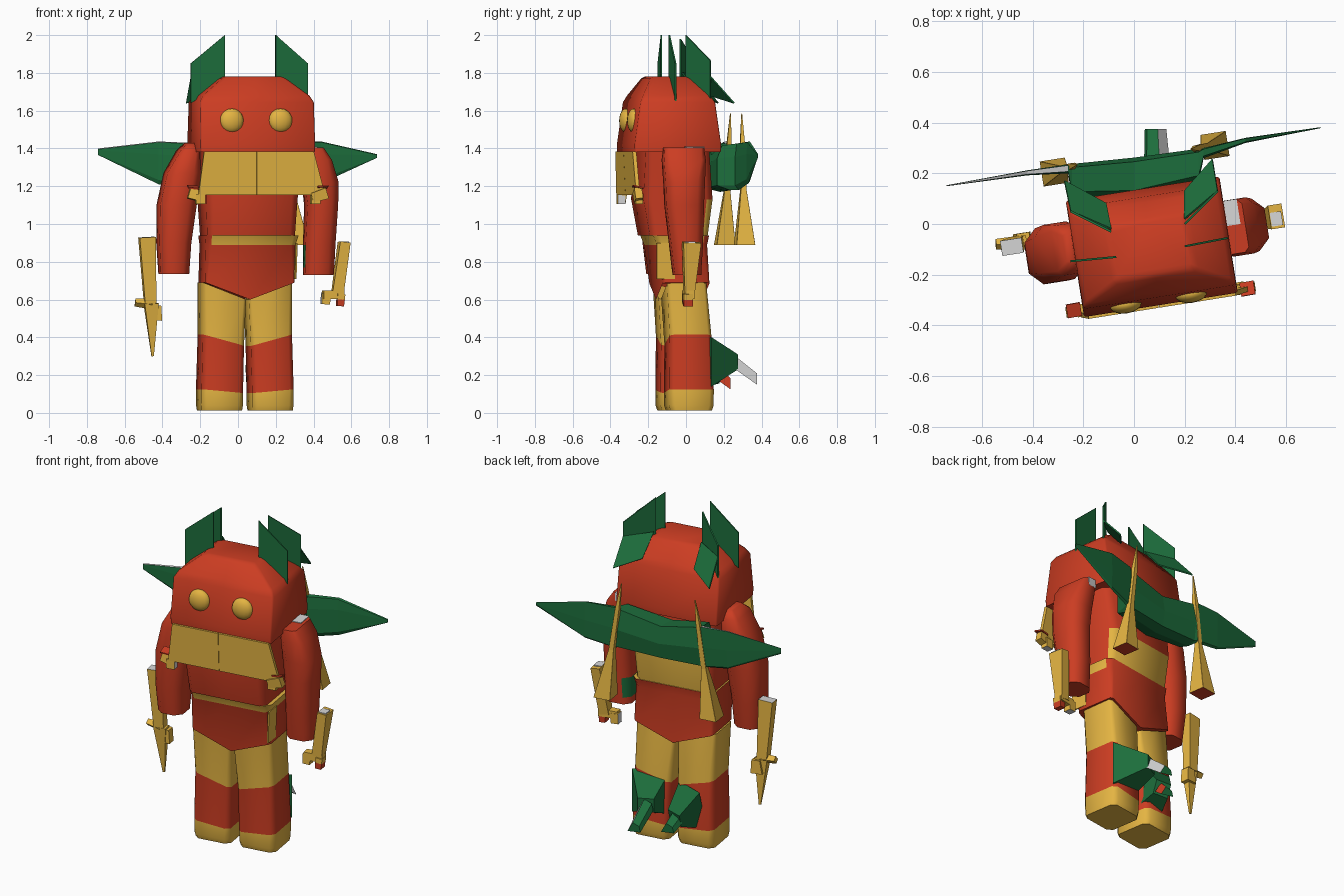
import bpy, bmesh, math
from mathutils import Vector, Matrix

if "Cube" in bpy.data.objects:
    bpy.data.objects.remove(bpy.data.objects["Cube"])

YAW = math.radians(9)
COS, SIN = math.cos(YAW), math.sin(YAW)
COLOURS = [("red", (0.60, 0.046, 0.016)), ("gold", (0.78, 0.46, 0.055)),
           ("green", (0.012, 0.155, 0.045)), ("silver", (0.68, 0.68, 0.68))]
RED, GOLD, GREEN, SILVER = range(4)
MATS = []
for name, rgb in COLOURS:
    m = bpy.data.materials.new(name)
    m.diffuse_color = (*rgb, 1)
    m.use_nodes = True
    m.node_tree.nodes["Principled BSDF"].inputs["Base Color"].default_value = m.diffuse_color
    MATS.append(m)


def finish(name, bm, smooth=True):
    bmesh.ops.recalc_face_normals(bm, faces=bm.faces)
    me = bpy.data.meshes.new(name)
    bm.to_mesh(me)
    bm.free()
    for m in MATS:
        me.materials.append(m)
    ob = bpy.data.objects.new(name, me)
    bpy.context.collection.objects.link(ob)
    if smooth:
        bpy.ops.object.select_all(action='DESELECT')
        ob.select_set(True)
        bpy.context.view_layer.objects.active = ob
        bpy.ops.object.shade_smooth_by_angle(angle=math.radians(50))
    return ob


def ring(cx, cy, z, hw, hd, ch=0.2, slope=0.0, vee=0.0):
    """Chamfered rectangle turned by the body yaw; slope tilts it, vee raises both sides."""
    c = ch * min(hw, hd)
    pts = [(-hw + c, -hd), (0, -hd), (hw - c, -hd), (hw, -hd + c), (hw, hd - c),
           (hw - c, hd), (0, hd), (-hw + c, hd), (-hw, hd - c), (-hw, -hd + c)]
    return [Vector((cx + x * COS - y * SIN, cy + x * SIN + y * COS,
                    z + (slope * x + vee * abs(x)) / hw)) for x, y in pts]


def loft(name, rings, bands, smooth=True, rule=None, caps=None):
    """Skin between rings; one colour per band, optional rule(normal, centre)."""
    bm = bmesh.new()
    vs = [[bm.verts.new(p) for p in r] for r in rings]
    n = len(rings[0])
    for a, b, mat in zip(vs, vs[1:], bands):
        for i in range(n):
            j = (i + 1) % n
            bm.faces.new((a[i], a[j], b[j], b[i])).material_index = mat
    caps = caps or (bands[0], bands[-1])
    bm.faces.new(vs[0]).material_index = caps[0]
    bm.faces.new(vs[-1]).material_index = caps[1]
    bmesh.ops.recalc_face_normals(bm, faces=bm.faces)
    if rule:
        for f in bm.faces:
            f.normal_update()
            mat = rule(f.normal, f.calc_center_median())
            f.material_index = f.material_index if mat is None else mat
    return finish(name, bm, smooth)


def beam(name, a, b, wa, wb, mat, end=None, rule=None):
    """Four sided tapering bar from a to b with (width, depth) at both ends."""
    a, b = Vector(a), Vector(b)
    d = (b - a).normalized()
    u = Vector((COS, SIN, 0))
    u = (u - d * u.dot(d)).normalized()
    v = d.cross(u)
    rs = [[p + u * sx * w[0] / 2 + v * sy * w[1] / 2
           for sx, sy in ((-1, -1), (1, -1), (1, 1), (-1, 1))]
          for p, w in ((a, wa), (b, wb))]
    return loft(name, rs, [mat], False, rule, (mat if end is None else end, mat))


def plate(name, pts, mat, thick=0.008):
    pts = [Vector(p) for p in pts]
    n = (pts[1] - pts[0]).cross(pts[2] - pts[0]).normalized() * thick / 2
    return loft(name, [[p - n for p in pts], [p + n for p in pts]], [mat], False)


# Head
loft("head", [ring(.07, -.09, 1.38, .305, .23, .03), ring(.07, -.09, 1.42, .307, .232, .03),
              ring(.07, -.09, 1.645, .305, .20, .05), ring(.07, -.092, 1.68, .285, .18, .08),
              ring(.068, -.095, 1.77, .172, .12, .15), ring(.068, -.095, 1.782, .145, .10, .15)],
     [RED] * 5)

# Eyes
for side, x, y in (("left", -.033, -.318), ("right", .225, -.276)):
    bm = bmesh.new()
    bmesh.ops.create_uvsphere(bm, u_segments=16, v_segments=10, radius=.064,
        matrix=Matrix.Translation((x, y, 1.547)) @ Matrix.Rotation(YAW, 4, 'Z')
        @ Matrix.Diagonal((1, .55, 1, 1)))
    for f in bm.faces:
        f.material_index = GOLD
    finish(side + "_eye", bm)

# Paired head fins: upright front and rear plates, with swept rear tips
plate("left_front_fin", [(-.25, -.147, 1.64), (-.25, -.147, 1.85), (-.07, -.13, 2), (-.07, -.13, 1.74)], GREEN)
plate("right_front_fin", [(.2, -.088, 1.74), (.2, -.088, 2), (.37, -.055, 1.85), (.37, -.055, 1.62)], GREEN)
plate("left_rear_fin", [(-.09, -.03, 1.98), (-.25, .05, 1.85), (-.25, .05, 1.64), (-.09, -.03, 1.74)], GREEN)
plate("right_rear_fin", [(.2, .0, 2), (.33, .13, 1.865), (.33, .13, 1.65), (.2, .0, 1.75)], GREEN)
plate("left_swept_fin", [(-.09, -.02, 1.80), (-.25, .05, 1.78), (-.275, .17, 1.64), (-.11, .08, 1.68)], GREEN)
plate("right_swept_fin", [(.2, .02, 1.80), (.33, .13, 1.78), (.31, .255, 1.64), (.2, .13, 1.68)], GREEN)

# Jaw plates with small side grips
for side, x0, x1, b0, b1 in (("left", -.18, .096, -.21, .096), ("right", .098, .40, .098, .46)):
    yy = lambda x: -.336 + .158 * x
    plate(side + "_jaw_plate", [(x0, yy(x0), 1.385), (x1, yy(x1), 1.385),
                                (b1, yy(b1) + .01, 1.155), (b0, yy(b0) + .01, 1.155)], GOLD, .02)
for side, x, y, s in (("left", -.22, -.345, 1), ("right", .43, -.25, -1)):
    beam(side + "_jaw_grip", (x - s * .04, y, 1.165), (x + s * .04, y + s * .01, 1.14),
         (.06, .04), (.05, .04), GOLD)
    beam(side + "_jaw_peg", (x + s * .02, y, 1.105), (x + s * .02, y, 1.16), (.05, .04), (.05, .04),
         GOLD, SILVER, lambda n, c: SILVER if n.x > .7 and c.x < 0 else None)
    beam(side + "_jaw_cap", (x - s * .045, y, 1.197), (x + s * .01, y + s * .01, 1.192),
         (.008, .055), (.008, .055), RED)

# Torso: gold upper back, gold belt on the front, chevron hem
loft("chest", [ring(.05, -.07, .94, .235, .155), ring(.05, -.075, 1.13, .245, .185),
               ring(.07, -.08, 1.39, .26, .17)], [RED] * 2,
     rule=lambda n, c: GOLD if n.y > .6 and c.z < 1.2 else None)
loft("waist", [ring(.045, -.035, .60, .24, .125, .1, 0, .09), ring(.05, -.055, .89, .24, .135),
               ring(.055, -.06, .94, .25, .15)],
     [RED, GOLD], rule=lambda n, c: RED if n.y > .5 or (c.z > .9 and n.x < -.5) else None)
plate("side_panel", [(.306, -.155, .71), (.290, -.06, .71), (.298, -.06, .9), (.312, -.155, .9)], GOLD)

# Legs: red shin, gold thigh with a chevron edge, gold foot
for side, s, x, y in (("left", -1, -.098, -.03), ("right", 1, .17, .015)):
    loft(side + "_leg", [ring(x, y, .012, .108, .11, .25), ring(x, y, .04, .111, .12, .25),
                         ring(x, y, .115, .111, .12, .22, .01 * s),
                         ring(x - .007 * s, y - .005, .385, .110, .112, .2, .03 * s),
                         ring(x - .012 * s, y - .027, .645, .116, .105, .15, .045 * s)],
         [GOLD, GOLD, RED, GOLD])

# Arms, the right one with a green patch inside the wrist
loft("left_arm", [ring(-.34, -.125, .735, .076, .08, .5), ring(-.34, -.125, .9, .085, .10, .5),
                  ring(-.325, -.12, 1.1, .098, .112, .5), ring(-.295, -.11, 1.27, .09, .115, .5),
                  ring(-.265, -.10, 1.39, .05, .10, .4), ring(-.255, -.095, 1.43, .02, .06, .4)], [RED] * 5)
loft("right_arm", [ring(.425, .005, .73, .077, .07, .5), ring(.427, .003, .77, .078, .074, .5),
                   ring(.43, .0, .89, .08, .085, .5),
                   ring(.44, -.01, 1.1, .082, .10, .5), ring(.435, -.01, 1.22, .09, .105, .5),
                   ring(.415, -.012, 1.34, .07, .112, .4), ring(.395, -.012, 1.405, .045, .105, .4)], [RED] * 6,
     rule=lambda n, c: GREEN if n.x < -.5 and n.y > -.3 and .77 < c.z < .89 else None)
beam("shoulder_tab", (.383, .045, 1.36), (.383, .045, 1.409), (.06, .10), (.06, .10), SILVER)

# Left dagger
beam("left_handle", (-.482, -.09, .93), (-.465, -.075, .58), (.085, .06), (.06, .05), GOLD, SILVER)
beam("left_guard", (-.545, -.08, .585), (-.455, -.075, .575), (.03, .03), (.04, .04), GOLD)
beam("left_guard_knob", (-.44, -.06, .49), (-.435, -.06, .57), (.07, .05), (.05, .05), GOLD)
beam("left_blade", (-.46, -.075, .58), (-.452, -.06, .30), (.075, .05), (.012, .008), GOLD)

# Right forked tool
beam("right_handle", (.562, .03, .903), (.525, .015, .62), (.055, .095), (.06, .05), GOLD)
beam("right_handle_cap", (.562, .02, .898), (.562, .02, .908), (.045, .055), (.045, .055), SILVER)
beam("right_crossbar", (.45, .0, .625), (.56, .02, .625), (.045, .045), (.05, .045), GOLD)
beam("right_inner_prong", (.462, .005, .575), (.465, .005, .635), (.045, .045), (.045, .045), GOLD, SILVER,
     lambda n, c: SILVER if n.x < -.7 else None)
beam("right_outer_prong", (.542, .01, .60), (.545, .01, .63), (.04, .05), (.04, .05), GOLD)
beam("right_prong_tip", (.54, .01, .565), (.542, .01, .60), (.035, .048), (.04, .05), RED)

# Boat shaped back wing: x, front y, back y, top z, bottom z
SECTIONS = [(-.74, .149, .153, 1.40, 1.365), (-.42, .192, .212, 1.437, 1.21),
            (-.26, .20, .235, 1.43, 1.185), (-.245, .10, .237, 1.42, 1.18),
            (0, .10, .262, 1.37, 1.17), (.255, .165, .297, 1.42, 1.18), (.275, .26, .30, 1.43, 1.18),
            (.44, .32, .34, 1.437, 1.215), (.735, .378, .382, 1.37, 1.35)]
rings = [[(x, f, t * .7 + b * .3), (x, f, t * .1 + b * .9), (x, f + (k - f) * .5, b), (x, k - (k - f) * .1, b + .01),
          (x, k, (t + b) / 2), (x, k - (k - f) * .1, t), (x, f + (k - f) * .2, t - .004)]
         for x, f, k, t, b in SECTIONS]
loft("back_wing", rings, [GREEN] * 8, False,
     rule=lambda n, c: SILVER if n.z > .5 and c.x < -.3 else None)

# Hanging spikes with red undersides
for side, x0, x1, y0, y1 in (("left", -.315, -.225, .205, .235), ("right", .32, .225, .31, .295)):
    rs = []
    for z, w in ((.89, .05), (1.18, .015), (1.43, .012), (1.585, .002)):
        t = (z - .89) / .695
        rs.append(ring(x0 + (x1 - x0) * t, y0 + (y1 - y0) * t, z, w, w, .02))
    loft(side + "_spike", rs, [GOLD] * 3, False, caps=(RED, GOLD))

# Calf fins with ridged hooks, pale or red on their outer slope
for side, base, mid, tip, w, trim in (
        ("right", (.17, .09, .27), (.09, .255, .27), (.085, .375, .18), .21, SILVER),
        ("left", (-.08, .05, .24), (-.05, .18, .2), (-.04, .235, .155), .16, RED)):
    beam(side + "_calf_fin", base, mid, (w, .26), (.09, .08), GREEN)
    section = [Vector(p) for p in ((-.05, 0, -.02), (.05, 0, -.035), (.01, 0, .035), (-.04, 0, .02))]
    loft(side + "_calf_hook", [[Vector(mid) + p for p in section], [Vector(tip) + p * .85 for p in section]],
         [GREEN], False, rule=lambda n, c: trim if n.x > .5 else None)
